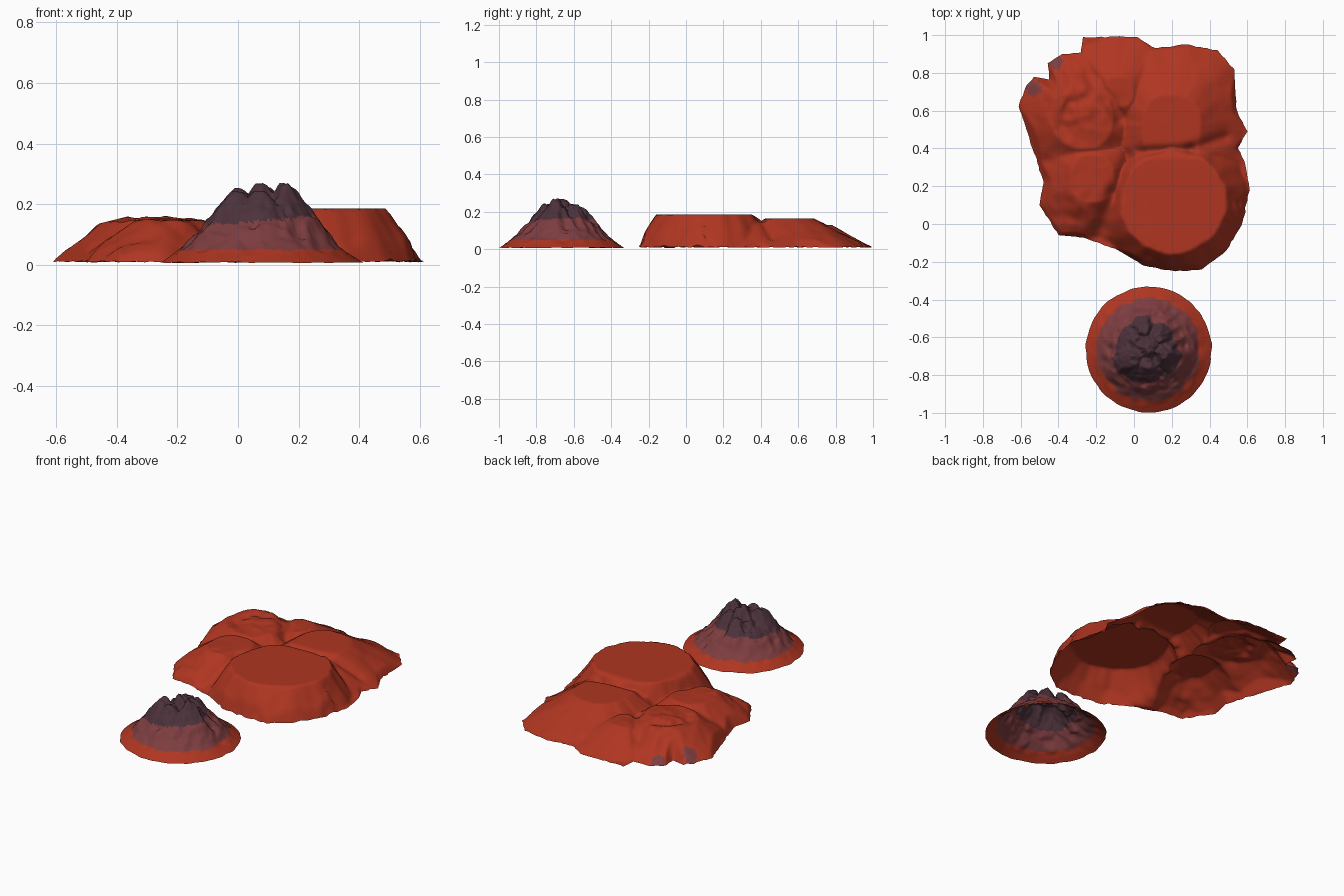
import bpy, bmesh, math
from mathutils import Vector, noise

if "Cube" in bpy.data.objects:
    bpy.data.objects.remove(bpy.data.objects["Cube"])


def material(name, rgb):
    m = bpy.data.materials.new(name)
    m.diffuse_color = (*rgb, 1)
    m.use_nodes = True
    m.node_tree.nodes["Principled BSDF"].inputs["Base Color"].default_value = m.diffuse_color
    return m


RED = material("red_earth", (0.43, 0.036, 0.015))
MAUVE = material("mauve_rock", (0.205, 0.046, 0.050))
DARK = material("dark_rock", (0.072, 0.031, 0.042))


def fbm(x, y, s, seed=0.0):
    return noise.noise((x * s, y * s, seed)) + 0.5 * noise.noise((x * s * 2.1, y * s * 2.1, seed + 5))


def lerp_table(table, v):
    for (a, za), (b, zb) in zip(table, table[1:]):
        if v <= b:
            return za + (zb - za) * (v - a) / (b - a)
    return table[-1][1]


def segment_distance(p, a, b):
    d = b - a
    t = max(0, min(1, (p - a).dot(d) / d.length_squared))
    return (p - a - d * t).length


# Open heightfield sheet: rings shrinking from an outline to a centre
def sheet(name, outline, centre, rings, height, colour):
    bm = bmesh.new()
    cx, cy = centre
    n = len(outline)
    rows = []
    for r in range(rings):
        t = 1 - r / rings
        row = []
        for x, y in outline:
            px, py = cx + (x - cx) * t, cy + (y - cy) * t
            row.append(bm.verts.new((px, py, height(px, py))))
        rows.append(row)
    tip = bm.verts.new((cx, cy, height(cx, cy)))
    for a, b in zip(rows, rows[1:]):
        for i in range(n):
            j = (i + 1) % n
            bm.faces.new((a[i], a[j], b[j], b[i]))
    for i in range(n):
        bm.faces.new((rows[-1][i], rows[-1][(i + 1) % n], tip))
    for f in bm.faces:
        f.smooth = True
        f.material_index = colour(f.calc_center_median())
    me = bpy.data.meshes.new(name)
    bm.to_mesh(me)
    bm.free()
    for m in (RED, MAUVE, DARK):
        me.materials.append(m)
    ob = bpy.data.objects.new(name, me)
    bpy.context.collection.objects.link(ob)
    return ob


# ---- Mesa plateau ----
EDGE = [(0.02, 0.99), (-0.27, 0.99), (-0.28, 0.905), (-0.38, 0.90), (-0.455, 0.85), (-0.45, 0.765),
        (-0.53, 0.78), (-0.58, 0.72), (-0.61, 0.62), (-0.57, 0.50), (-0.53, 0.38), (-0.48, 0.23),
        (-0.50, 0.10), (-0.40, -0.06), (-0.27, -0.07), (-0.10, -0.13), (0.05, -0.22), (0.20, -0.25),
        (0.36, -0.24), (0.48, -0.15), (0.57, -0.01), (0.61, 0.18), (0.59, 0.32), (0.55, 0.40),
        (0.60, 0.49), (0.545, 0.59), (0.53, 0.82), (0.44, 0.92), (0.27, 0.95), (0.11, 0.93)]
SEGS = [(Vector(a), Vector(b)) for a, b in zip(EDGE, EDGE[1:] + EDGE[:1])]

# cx, cy, rx, ry, height, flat fraction, squareness
MESAS = [(0.21, 0.115, 0.41, 0.40, 0.185, 0.68, 2),
         (0.20, 0.50, 0.40, 0.49, 0.165, 0.38, 2.5),
         (-0.27, 0.56, 0.36, 0.36, 0.150, 0.45, 2.2),
         (-0.22, 0.24, 0.33, 0.36, 0.148, 0.35, 2.5),
         (-0.08, 0.70, 0.30, 0.31, 0.130, 0.25, 2.6)]

# creases between the mesas: start, end, depth, width
CREASES = [(Vector(a), Vector(b), d, w) for a, b, d, w in [
    ((0.03, 0.385), (0.30, 0.395), 0.022, 0.025),
    ((0.30, 0.395), (0.48, 0.46), 0.022, 0.03),
    ((-0.03, 0.36), (-0.11, 0.16), 0.018, 0.03),
    ((-0.11, 0.16), (-0.19, -0.07), 0.03, 0.04),
    ((-0.24, 0.78), (-0.08, 0.56), 0.030, 0.035),
    ((-0.42, 0.40), (-0.12, 0.43), 0.008, 0.04)]]


def plateau_height(x, y):
    p2 = Vector((x, y))
    z = 0.012
    for k, (cx, cy, rx, ry, h, flat, p) in enumerate(MESAS):
        d = (abs((x - cx) / rx) ** p + abs((y - cy) / ry) ** p) ** (1 / p)
        d *= 1 + 0.04 * fbm(x, y, 7, k)
        ang = math.atan2(y - cy, x - cx)
        d *= 1 + 0.03 * noise.noise((math.cos(ang) * 5, math.sin(ang) * 5, k))
        z = max(z, h * max(0, min(1, (1 - d) / (1 - flat))))
    for a, b, depth, w in CREASES:
        z -= depth * math.exp(-(segment_distance(p2, a, b) / w) ** 2)
    # knobbly rock in the back left corner
    w = math.exp(-(((x + 0.34) / 0.2) ** 2 + ((y - 0.62) / 0.2) ** 2))
    z += w * 0.032 * fbm(x, y, 9, 3)
    # soft lumps on the front left shoulder
    w = math.exp(-(((x + 0.32) / 0.15) ** 2 + ((y - 0.06) / 0.13) ** 2))
    z += w * 0.022 * fbm(x, y, 9, 8)
    cap = 0.168 - 0.25 * max(0, -0.33 - x)
    z = min(z, cap if x < -0.12 else 0.185)
    steep = 3.0 if x > -0.1 and y < 0.1 else 1.7
    rim = 0.008 + steep * min(segment_distance(p2, a, b) for a, b in SEGS)
    return max(0.006, min(z, rim))


# resample the outline with a slightly ragged edge
border = []
for a, b in SEGS:
    steps = max(2, round((b - a).length / 0.02))
    for i in range(steps):
        p = a.lerp(b, i / steps)
        q = 1 + 0.012 * noise.noise((p.x * 30, p.y * 30, 2))
        border.append((p.x * q, 0.4 + (p.y - 0.4) * q))

PATCHES = [(-0.415, 0.86, 0.04), (-0.53, 0.72, 0.04)]


def plateau_colour(c):
    return 1 if any(math.hypot(c.x - x, c.y - y) < r for x, y, r in PATCHES) else 0


sheet("mesa_plateau", border, (0.0, 0.4), 64, plateau_height, plateau_colour)

# ---- Volcano ----
VX, VY = 0.078, -0.665
SLOPE = [(0, 0.195), (0.09, 0.205), (0.13, 0.185), (0.165, 0.150), (0.20, 0.118),
         (0.26, 0.060), (0.30, 0.030), (0.335, 0.006)]
PEAKS = [(0.00, -0.72, 0.250), (0.08, -0.66, 0.260), (0.155, -0.69, 0.262),
         (0.07, -0.74, 0.245), (0.13, -0.60, 0.235), (0.05, -0.56, 0.222)]


def volcano_height(x, y):
    r = math.hypot(x - VX, y - VY)
    z = lerp_table(SLOPE, r)
    for px, py, h in PEAKS:
        d = math.hypot(x - px, y - py)
        z = max(z, h - 1.3 * max(0, d - 0.022))
    # eroded gullies, fading out at the foot
    fade = max(0, min(1, (0.32 - r) / 0.12))
    gully = abs(noise.noise((x * 13, y * 13, 4))) + 0.5 * abs(noise.noise((x * 28, y * 28, 9)))
    return max(0.004, z + fade * (0.010 - 0.042 * gully))


def volcano_colour(c):
    z = c.z + 0.006 * noise.noise((c.x * 20, c.y * 20, 1))
    if z > 0.150 + 0.08 * (c.x - VX) + 0.04 * (c.y - VY):
        return 2
    return 1 if z > 0.049 else 0


foot = []
for i in range(120):
    a = math.tau * i / 120
    r = 0.333 * (1 + 0.015 * noise.noise((math.cos(a) * 6, math.sin(a) * 6, 0)))
    foot.append((VX + r * math.cos(a), VY + r * math.sin(a)))
sheet("volcano", foot, (VX, VY), 48, volcano_height, volcano_colour)
